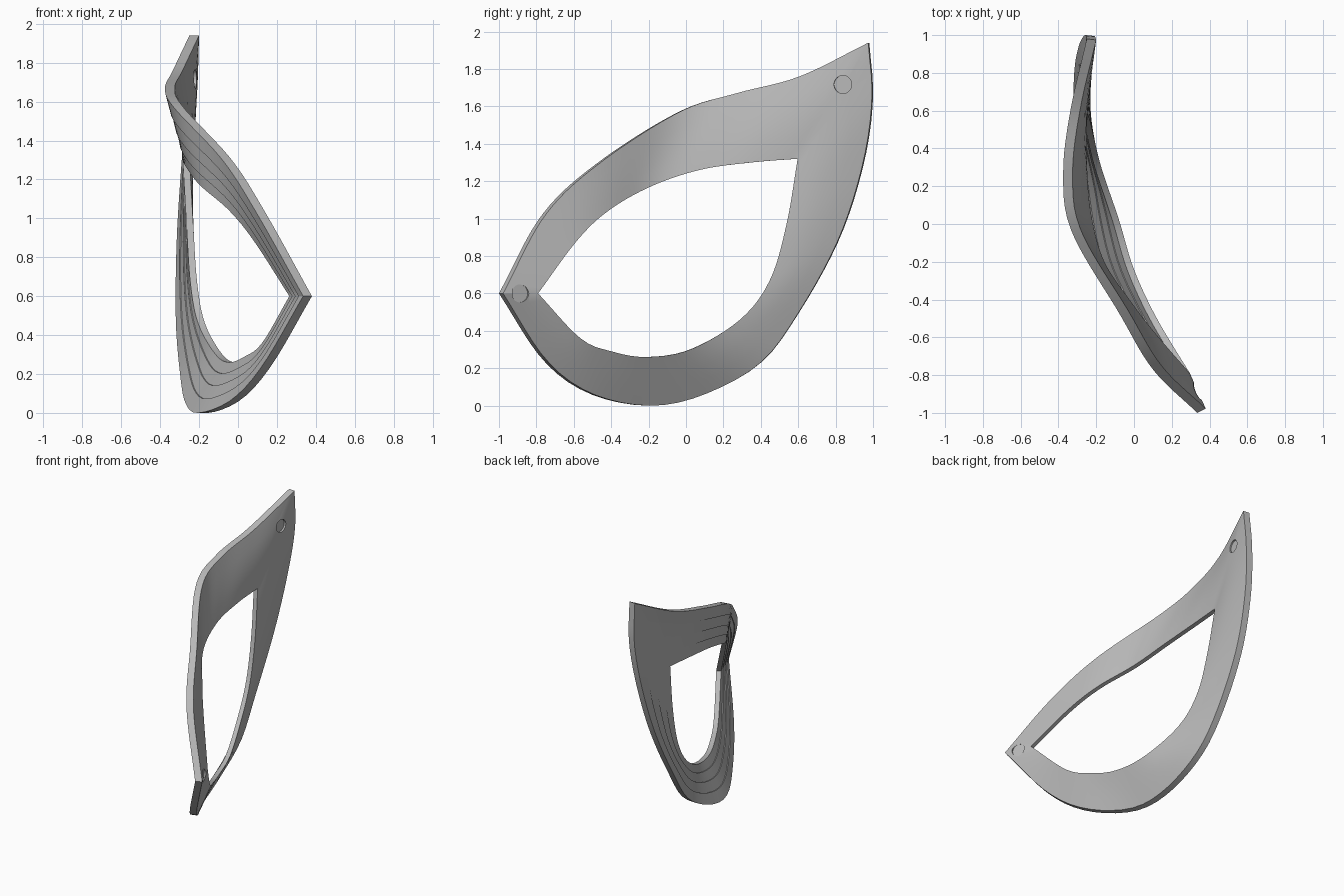
import bpy, bmesh, math
from mathutils import Vector

if "Cube" in bpy.data.objects:
    bpy.data.objects.remove(bpy.data.objects["Cube"])

SAMPLES = 44
THICK = 0.05
STEP = 0.005

grey = bpy.data.materials.new("mid_grey")
grey.use_nodes = True
grey.diffuse_color = (0.48, 0.48, 0.48, 1)
grey.node_tree.nodes["Principled BSDF"].inputs["Base Color"].default_value = (0.48, 0.48, 0.48, 1)

# Edge curves of the curved leaf, each from the low tip to the high tip
OUTER_TOP = [(.335, -1, .6), (.1, -.77, 1.02), (-.08, -.47, 1.3), (-.33, -.04, 1.57),
             (-.375, .27, 1.67), (-.335, .61, 1.76), (-.25, .98, 1.94)]
OUTER_LOW = [(.335, -1, .6), (.13, -.77, .25), (-.03, -.53, .07), (-.2, -.22, 0),
             (-.27, .07, .05), (-.3, .39, .22), (-.32, .6, .49), (-.315, .82, .89),
             (-.29, .95, 1.29), (-.26, 1, 1.64), (-.25, .98, 1.94)]
INNER_TOP = [(.25, -.81, .6), (.07, -.6, .88), (-.06, -.43, 1.04), (-.21, -.2, 1.17),
             (-.28, .07, 1.26), (-.3, .35, 1.3), (-.3, .6, 1.32)]
INNER_LOW = [(.25, -.81, .6), (.11, -.58, .36), (.02, -.41, .29), (-.06, -.22, .26),
             (-.13, .02, .3), (-.22, .29, .46), (-.26, .45, .67), (-.28, .54, .97),
             (-.3, .6, 1.32)]


def smooth_path(points, count):
    """Spline through the points, resampled evenly by length."""
    p = [Vector(q) for q in points]
    p = [2 * p[0] - p[1]] + p + [2 * p[-1] - p[-2]]
    dense = []
    for a, b, c, d in zip(p, p[1:], p[2:], p[3:]):
        for k in range(16):
            t = k / 16
            dense.append(0.5 * (2 * b + (c - a) * t + (2 * a - 5 * b + 4 * c - d) * t * t
                                + (3 * b - a - 3 * c + d) * t ** 3))
    dense.append(p[-2])
    total = sum((b - a).length for a, b in zip(dense, dense[1:]))
    out, run, goal = [dense[0]], 0, 1
    for a, b in zip(dense, dense[1:]):
        seg = (b - a).length
        while goal < count and run + seg >= total * goal / count:
            out.append(a.lerp(b, (total * goal / count - run) / seg))
            goal += 1
        run += seg
    return out + [dense[-1]]


def closed_loop(top, low):
    up, down = smooth_path(top, SAMPLES), smooth_path(low, SAMPLES)
    return up + down[-2:0:-1]


def inward(y):
    """Direction from the stepped face to the smooth face."""
    slope = 0.5 * (0.2 - y) / 1.2 if y < 0.2 else -0.15 * (y - 0.2)
    return Vector((1, slope, 0)).normalized()


def finish(bm, name):
    bmesh.ops.recalc_face_normals(bm, faces=bm.faces)
    mesh = bpy.data.meshes.new(name)
    bm.to_mesh(mesh)
    bm.free()
    mesh.materials.append(grey)
    obj = bpy.data.objects.new(name, mesh)
    bpy.context.collection.objects.link(obj)
    return obj


# Cross-section: stepped bands on one face, smooth on the other
breaks = [0, .28, .54, .78, 1]
section = []
for i, (a, b) in enumerate(zip(breaks, breaks[1:])):
    section += [(a, i * STEP), (b, i * STEP)]
section += [(u, THICK) for u in reversed(breaks)]

outer = closed_loop(OUTER_TOP, OUTER_LOW)
inner = closed_loop(INNER_TOP, INNER_LOW)
bm = bmesh.new()
rings = []
for o, i in zip(outer, inner):
    ring = []
    for u, depth in section:
        base = o.lerp(i, u)
        ring.append(bm.verts.new(base + inward(base.y) * depth))
    rings.append(ring)
for r, s in zip(rings, rings[1:] + rings[:1]):
    for k in range(len(section)):
        n = (k + 1) % len(section)
        bm.faces.new((r[k], r[n], s[n], s[k]))
leaf = finish(bm, "leaf_frame")

# Shallow round recesses near both tips of the smooth face
for name, tip, u in (("low_recess_cutter", 0, .5), ("high_recess_cutter", SAMPLES, .36)):
    base = outer[tip].lerp(inner[tip], u)
    axis = inward(base.y)
    bm = bmesh.new()
    bmesh.ops.create_cone(bm, cap_ends=True, segments=32, radius1=.048, radius2=.048, depth=.1)
    cutter = finish(bm, name)
    cutter.rotation_euler = axis.to_track_quat('Z', 'Y').to_euler()
    cutter.location = base + axis * (THICK + .035)
    cutter.hide_render = True
    cutter.hide_viewport = True
    mod = leaf.modifiers.new(name, 'BOOLEAN')
    mod.operation = 'DIFFERENCE'
    mod.solver = 'EXACT'
    mod.object = cutter

# Smooth shading with crisp edges
bpy.ops.object.select_all(action='DESELECT')
leaf.select_set(True)
bpy.context.view_layer.objects.active = leaf
bpy.ops.object.shade_smooth_by_angle(angle=math.radians(30))
